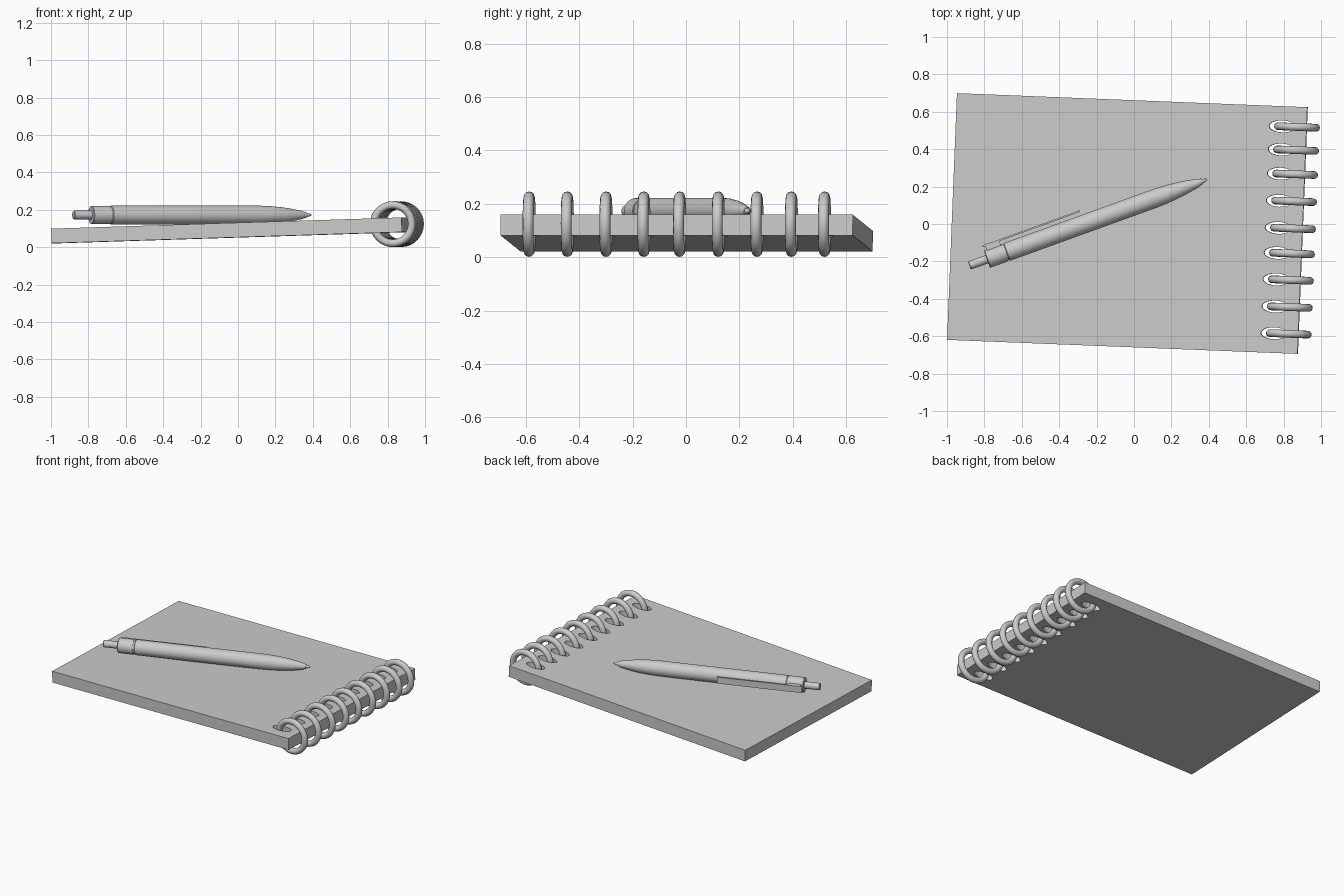
import bpy, bmesh, math
from mathutils import Matrix, Vector

if "Cube" in bpy.data.objects:
    bpy.data.objects.remove(bpy.data.objects["Cube"])

grey = bpy.data.materials.new("light grey")
grey.diffuse_color = (0.6, 0.6, 0.6, 1)
grey.use_nodes = True
grey.node_tree.nodes["Principled BSDF"].inputs["Base Color"].default_value = grey.diffuse_color


def finish(obj, name, matrix, smooth=True):
    obj.name = name
    obj.matrix_world = matrix
    obj.data.materials.clear()
    obj.data.materials.append(grey)
    if smooth:
        bpy.ops.object.select_all(action='DESELECT')
        obj.select_set(True)
        bpy.context.view_layer.objects.active = obj
        bpy.ops.object.shade_smooth_by_angle(angle=math.radians(35))
    return obj


def mesh_object(bm, name, matrix, smooth=True):
    bmesh.ops.recalc_face_normals(bm, faces=bm.faces)
    mesh = bpy.data.meshes.new(name)
    bm.to_mesh(mesh)
    bm.free()
    obj = bpy.data.objects.new(name, mesh)
    bpy.context.collection.objects.link(obj)
    return finish(obj, name, matrix, smooth)


def box(name, low, high, matrix):
    low, high = Vector(low), Vector(high)
    bm = bmesh.new()
    bmesh.ops.create_cube(bm, size=1)
    for v in bm.verts:
        v.co = (low + high) / 2 + v.co * (high - low)
    return mesh_object(bm, name, matrix, False)


# Notebook frame: slightly turned, spine side raised
pad = (Matrix.Translation((-0.035, 0.0025, 0.09))
       @ Matrix.Rotation(math.radians(-2.29), 4, 'Z')
       @ Matrix.Rotation(math.radians(-1.83), 4, 'Y'))
ring_rows = [-0.555, -0.412, -0.267, -0.125, 0.009, 0.154, 0.299, 0.428, 0.552]

# Paper block: rectangle outline with oval binding holes, extruded
curve = bpy.data.curves.new("paper_block", 'CURVE')
curve.dimensions = '2D'
curve.fill_mode = 'BOTH'
curve.extrude = 0.039


def outline(points):
    spline = curve.splines.new('POLY')
    spline.points.add(len(points) - 1)
    for p, (x, y) in zip(spline.points, points):
        p.co = (x, y, 0, 1)
    spline.use_cyclic_u = True


outline([(-0.938, -0.66), (0.938, -0.66), (0.938, 0.66), (-0.938, 0.66)])
for row in ring_rows:
    outline([(0.808 + 0.07 * math.cos(a), row + 0.032 * math.sin(a))
             for a in (i * math.tau / 28 for i in range(28))])
block = bpy.data.objects.new("paper_block", curve)
bpy.context.collection.objects.link(block)
bpy.context.view_layer.objects.active = block
block.select_set(True)
bpy.ops.object.convert(target='MESH')
block = bpy.context.view_layer.objects.active
bm = bmesh.new()
bm.from_mesh(block.data)
bmesh.ops.remove_doubles(bm, verts=bm.verts, dist=0.0001)
bmesh.ops.recalc_face_normals(bm, faces=bm.faces)
bm.to_mesh(block.data)
bm.free()
finish(block, "paper_block", pad)

# Binding rings
for i, row in enumerate(ring_rows):
    bpy.ops.mesh.primitive_torus_add(major_radius=0.102, minor_radius=0.0205,
                                     major_segments=32, minor_segments=12)
    place = Matrix.Translation((0.886, row, 0.005)) @ Matrix.Rotation(math.pi / 2, 4, 'X')
    finish(bpy.context.object, f"binding_ring_{i + 1}", pad @ place)

# Pen frame: x runs from the button to the tip
pen = (Matrix.Translation((-0.88, -0.222, 0.172))
       @ Matrix.Rotation(math.radians(19.9), 4, 'Z'))


def lathe(name, profile, sides=32):
    bm = bmesh.new()
    rings = [[bm.verts.new((x, r * math.cos(a), r * math.sin(a)))
              for a in (k * math.tau / sides for k in range(sides))]
             for x, r in profile]
    for a, b in zip(rings, rings[1:]):
        for k in range(sides):
            n = (k + 1) % sides
            bm.faces.new((a[k], a[n], b[n], b[k]))
    bm.faces.new(rings[0])
    bm.faces.new(rings[-1])
    return mesh_object(bm, name, pen)


lathe("pen_button", [(0, 0.02), (0.004, 0.023), (0.12, 0.023)])
lathe("pen_cap", [(0.1, 0.046), (0.104, 0.049), (0.2, 0.049)])
lathe("pen_neck", [(0.195, 0.045), (0.215, 0.045)])
lathe("pen_barrel", [(0.21, 0.047), (0.214, 0.05), (1.06, 0.05), (1.12, 0.0475),
                     (1.19, 0.041), (1.25, 0.032), (1.30, 0.022), (1.325, 0.014)])
lathe("pen_tip", [(1.32, 0.012), (1.342, 0.008), (1.352, 0.003)])

# Pocket clip on the far side of the pen
box("clip_root", (0.115, 0.03, -0.022), (0.195, 0.074, 0.022), pen)
box("clip_arm", (0.1, 0.068, -0.022), (0.655, 0.077, 0.022), pen)
